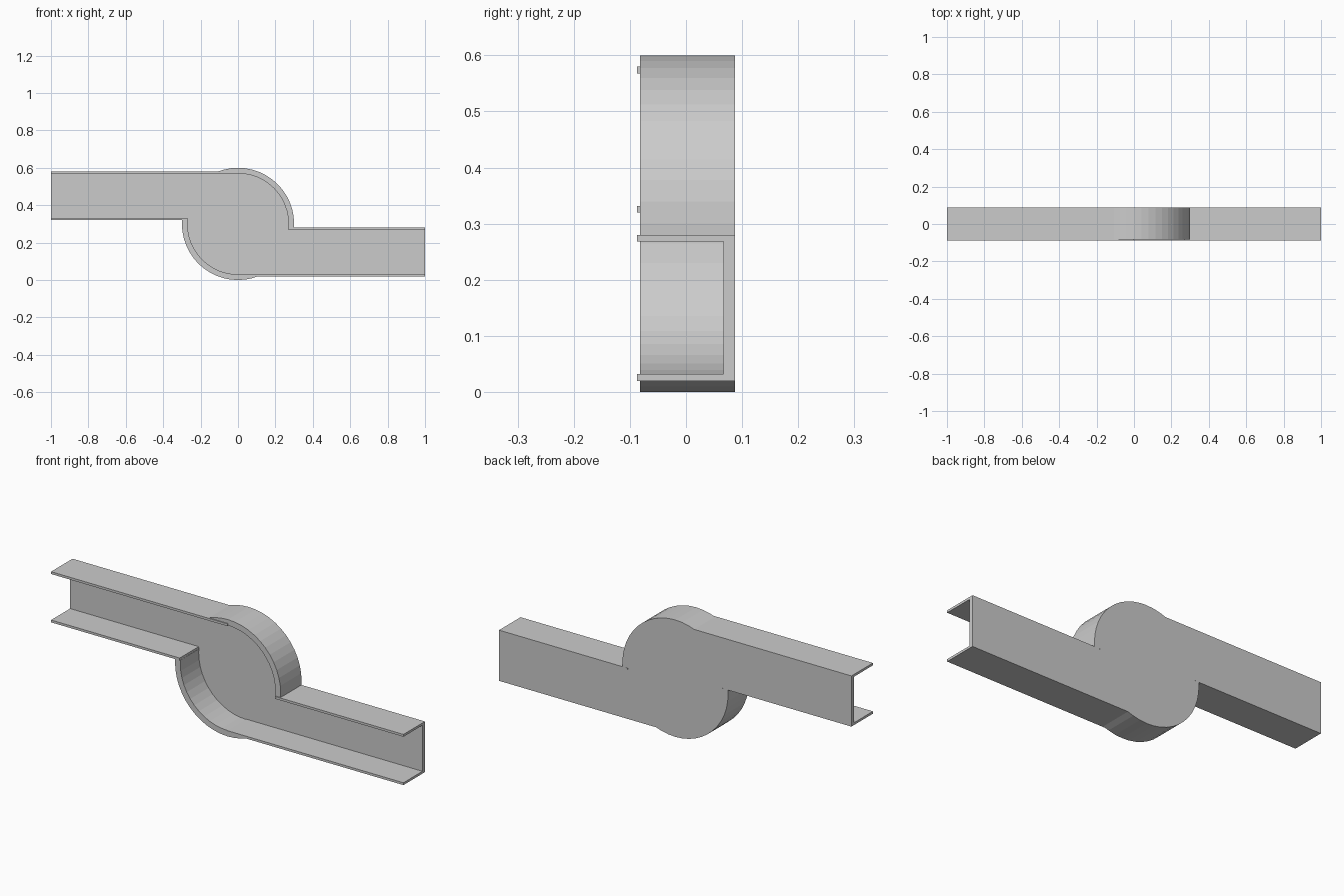
import bpy, bmesh
from math import cos, sin, radians

if "Cube" in bpy.data.objects:
    bpy.data.objects.remove(bpy.data.objects["Cube"])

R_OUT, R_IN, ZC = 0.30, 0.27, 0.30
Y_FRONT, Y_DRUM, Y_WEB, Y_BACK = -0.087, -0.082, 0.067, 0.087
STEP = 7.5


def turn(points):
    """Rotate a front profile half a turn about the drum centre."""
    return [(-x, 2 * ZC - z) for x, z in points]


def arc(r, a0, a1):
    """Arc points that fall on the 48-sided drum, plus both ends."""
    lo, hi = min(a0, a1), max(a0, a1)
    inner = [k * STEP for k in range(-60, 61) if lo + 0.5 < k * STEP < hi - 0.5]
    angles = [lo] + inner + [hi]
    if a0 > a1:
        angles.reverse()
    return [(r * cos(radians(a)), ZC + r * sin(radians(a))) for a in angles]


def prism(name, points, y0, y1):
    """Extrude an x-z outline along y."""
    bm = bmesh.new()
    face = bm.faces.new([bm.verts.new((x, y0, z)) for x, z in points])
    ext = bmesh.ops.extrude_face_region(bm, geom=[face], use_keep_orig=True)
    verts = [g for g in ext["geom"] if isinstance(g, bmesh.types.BMVert)]
    bmesh.ops.translate(bm, verts=verts, vec=(0, y1 - y0, 0))
    bmesh.ops.recalc_face_normals(bm, faces=bm.faces[:])
    mesh = bpy.data.meshes.new(name)
    bm.to_mesh(mesh)
    bm.free()
    ob = bpy.data.objects.new(name, mesh)
    bpy.context.collection.objects.link(ob)
    return ob


def rect(x0, x1, z0, z1):
    return [(x0, z0), (x1, z0), (x1, z1), (x0, z1)]


# Back web: both channels and the round middle in one plate
half = [(1, 0.268), (R_IN, 0.268)] + arc(R_IN, -4.2, 96.8) + [(-1, 0.568)]
prism("back_web", half + turn(half), Y_WEB, Y_BACK)

# Curved drum walls and channel flanges, each repeated by a half turn
wall = arc(R_OUT, -3.8, 111) + arc(R_IN, 96.8, -4.2)
long_flange = rect(-1, 0, 0.568, 0.58)
short_flange = rect(-1, -R_IN, 0.32, 0.332)
for side, place in (("upper", lambda p: p), ("lower", turn)):
    prism(side + "_drum_wall", place(wall), Y_DRUM, Y_BACK)
    prism(side + "_outer_flange", place(long_flange), Y_FRONT, Y_BACK)
    prism(side + "_inner_flange", place(short_flange), Y_FRONT, Y_BACK)
